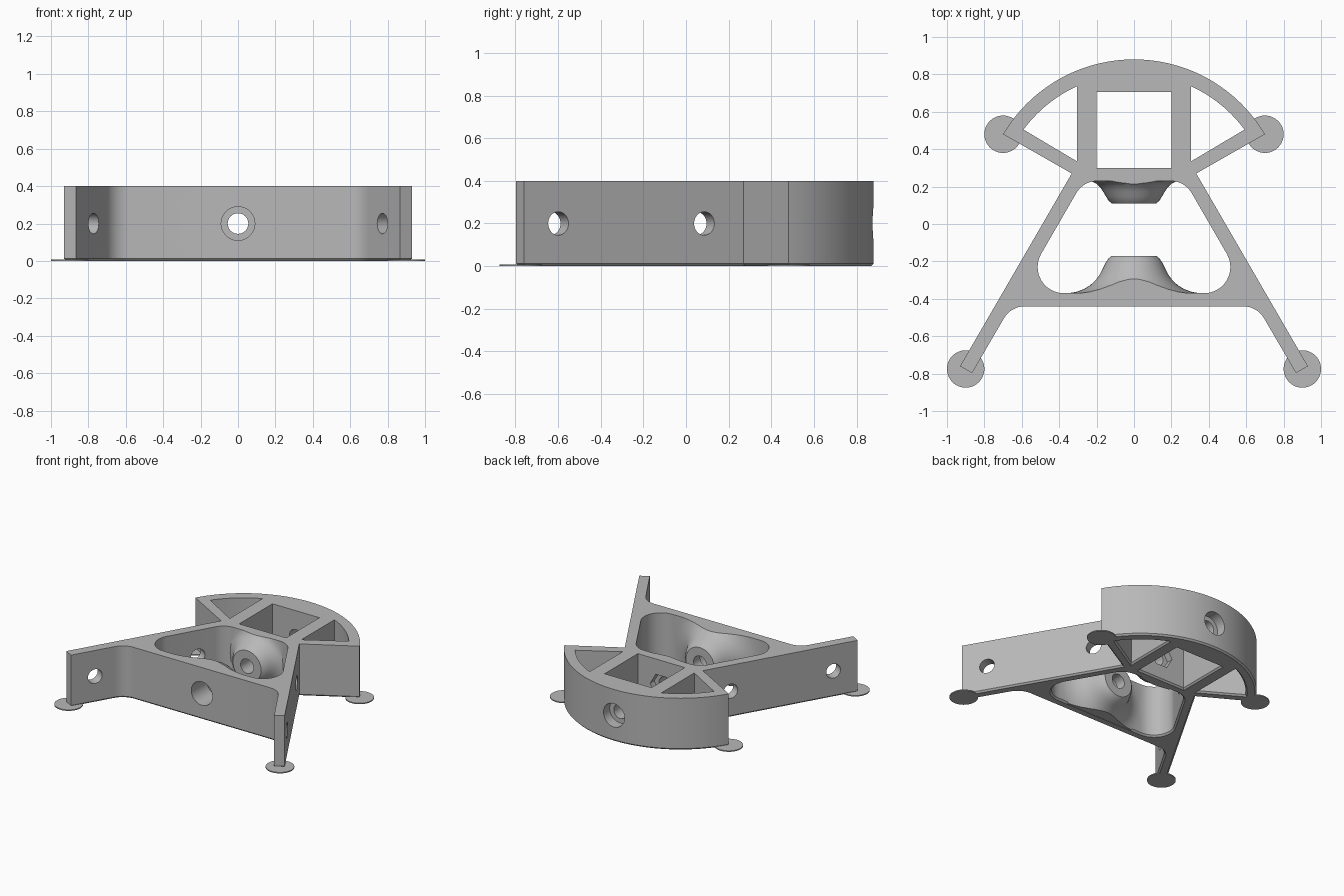
import bpy, bmesh, math
from mathutils import Vector

cube = bpy.data.objects.get("Cube")
if cube:
    bpy.data.objects.remove(cube, do_unlink=True)

HEIGHT, MID, CHAMFER = 0.4, 0.2, 0.012
ARC_CENTRE = 0.0675

grey = bpy.data.materials.new("plain grey")
grey.use_nodes = True
colour = (0.48, 0.48, 0.48, 1)
grey.diffuse_color = colour
grey.node_tree.nodes["Principled BSDF"].inputs["Base Color"].default_value = colour


def skin(name, rings):
    """Closed solid through rings of equal point count."""
    bm = bmesh.new()
    loops = [[bm.verts.new(p) for p in ring] for ring in rings]
    n = len(loops[0])
    for a, b in zip(loops, loops[1:]):
        for i in range(n):
            j = (i + 1) % n
            bm.faces.new((a[i], a[j], b[j], b[i]))
    bm.faces.new(loops[0][::-1])
    bm.faces.new(loops[-1])
    bmesh.ops.recalc_face_normals(bm, faces=bm.faces)
    mesh = bpy.data.meshes.new(name)
    bm.to_mesh(mesh)
    bm.free()
    mesh.materials.append(grey)
    obj = bpy.data.objects.new(name, mesh)
    bpy.context.collection.objects.link(obj)
    return obj


def rounded(corners, steps=12):
    """Outline from (x, y, radius) corners, each filleted."""
    out = []
    for i, (x, y, r) in enumerate(corners):
        p = Vector((x, y))
        if not r:
            out.append(p)
            continue
        a = (Vector(corners[i - 1][:2]) - p).normalized()
        b = (Vector(corners[(i + 1) % len(corners)][:2]) - p).normalized()
        half = a.angle(b) / 2
        centre = p + (a + b).normalized() * r / math.sin(half)
        start = p + a * r / math.tan(half) - centre
        end = p + b * r / math.tan(half) - centre
        for k in range(steps + 1):
            t = k / steps
            swing = math.pi - 2 * half
            v = (start * math.sin((1 - t) * swing) + end * math.sin(t * swing)) / math.sin(swing)
            out.append(centre + v)
    return out


def arc(radius, a0, a1, steps):
    return [(radius * math.cos(math.radians(a0 + (a1 - a0) * k / steps)),
             ARC_CENTRE + radius * math.sin(math.radians(a0 + (a1 - a0) * k / steps)), 0)
            for k in range(steps + 1)]


def offset(points, d):
    """Grow a counter-clockwise outline by d."""
    out = []
    for i, p in enumerate(points):
        e1 = (p - points[i - 1]).normalized()
        e2 = (points[(i + 1) % len(points)] - p).normalized()
        n1, n2 = Vector((e1.y, -e1.x)), Vector((e2.y, -e2.x))
        out.append(p + (n1 + n2) * d / (1 + n1.dot(n2)))
    return out


def prism(name, points, levels):
    return skin(name, [[(p.x, p.y, z) for p in offset(points, d)] for z, d in levels])


def lathe(name, profile, sides=48):
    """Turn (radius, y) points about a y axis at mid height."""
    return skin(name, [[(r * math.cos(math.tau * k / sides), y,
                         MID + r * math.sin(math.tau * k / sides)) for k in range(sides)]
                       for r, y in profile])


def combine(target, tool, operation):
    tool.hide_render = True
    mod = target.modifiers.new(operation, "BOOLEAN")
    mod.operation, mod.object, mod.solver = operation, tool, "EXACT"
    bpy.context.view_layer.objects.active = target
    bpy.ops.object.modifier_apply(modifier=mod.name)
    bpy.data.objects.remove(tool, do_unlink=True)


def mirror(points):
    return [Vector((-p.x, p.y)) for p in reversed(points)]


# Outer body: two splayed legs, waist, and curved back
right_side = [(0.866, -0.797, 0), (0.93, -0.76, 0), (0.333, 0.27, 0)]
outline = ([(0.658, -0.44, 0.13)] + right_side + arc(0.8125, 30.5, 149.5, 64)
           + [(-x, y, r) for x, y, r in reversed(right_side)] + [(-0.658, -0.44, 0.13)])
frame = prism("frame", rounded(outline), [(0, -CHAMFER), (CHAMFER, 0), (HEIGHT, 0)])

# Openings: rounded centre, square pocket, two fan windows
centre = rounded([(-0.618, -0.37, 0.14), (0.618, -0.37, 0.14),
                  (0.271, 0.23, 0.13), (-0.271, 0.23, 0.13)])
square = rounded([(-0.2, 0.3, 0), (0.2, 0.3, 0), (0.2, 0.705, 0), (-0.2, 0.705, 0)])
window = rounded([(0.305, 0.335, 0)] + arc(0.735, 36.5, 65.4, 16))
for shape in (centre, square, window, mirror(window)):
    cutter = prism("opening_cutter", shape,
                   [(-0.1, CHAMFER), (0, CHAMFER), (CHAMFER, 0), (HEIGHT + 0.1, 0)])
    combine(frame, cutter, "DIFFERENCE")

# Flared bosses facing each other across the centre opening
front_profile = [(0.12, -0.17), (0.135, -0.183), (0.15, -0.205), (0.165, -0.235), (0.182, -0.268),
                 (0.205, -0.3), (0.235, -0.328), (0.27, -0.349), (0.31, -0.363), (0.35, -0.37),
                 (0.35, -0.41)]
back_profile = [(0.12, 0.11), (0.135, 0.124), (0.15, 0.147), (0.165, 0.173), (0.182, 0.198),
                (0.205, 0.218), (0.235, 0.231), (0.235, 0.265)]
for name, profile in (("front_boss", front_profile), ("back_boss", back_profile)):
    boss = lathe(name, profile, 64)
    slab = prism("slab", rounded([(-1, -1, 0), (1, -1, 0), (1, 1, 0), (-1, 1, 0)]),
                 [(0.001, 0), (HEIGHT, 0)])
    combine(boss, slab, "INTERSECT")
    combine(frame, boss, "UNION")

# Screw bore, counterbores at both ends, and nut pocket
combine(frame, lathe("bore", [(0.055, -0.6), (0.055, 1)]), "DIFFERENCE")
combine(frame, lathe("front_counterbore", [(0.09, -0.6), (0.09, -0.25)]), "DIFFERENCE")
combine(frame, lathe("back_counterbore", [(0.09, 0.8), (0.09, 1)]), "DIFFERENCE")
combine(frame, lathe("nut_pocket", [(0.095, 0.25), (0.095, 0.35)], 6), "DIFFERENCE")

# Cross holes through each leg
for side in (-1, 1):
    for x, y in ((0.803, -0.618), (0.408, 0.067)):
        hole = lathe("leg_hole", [(0.055, -0.1), (0.055, 0.1)], 32)
        hole.rotation_euler.z = -side * math.radians(60)
        hole.location = (side * x, y, 0)
        bpy.context.view_layer.update()
        combine(frame, hole, "DIFFERENCE")

# Thin round pads under the four tips
parts = [frame]
for side, word in ((1, "left"), (-1, "right")):
    for end, x, y in (("front", 0.9, -0.775), ("back", 0.7, 0.48)):
        ring = [Vector((side * x + 0.1 * math.cos(math.tau * k / 48),
                        y + 0.1 * math.sin(math.tau * k / 48))) for k in range(48)]
        parts.append(prism(f"{end}_{word}_pad", ring, [(0, 0), (0.008, 0)]))

for obj in bpy.context.selected_objects:
    obj.select_set(False)
for obj in parts:
    obj.select_set(True)
bpy.context.view_layer.objects.active = frame
bpy.ops.object.shade_smooth_by_angle(angle=math.radians(30))
